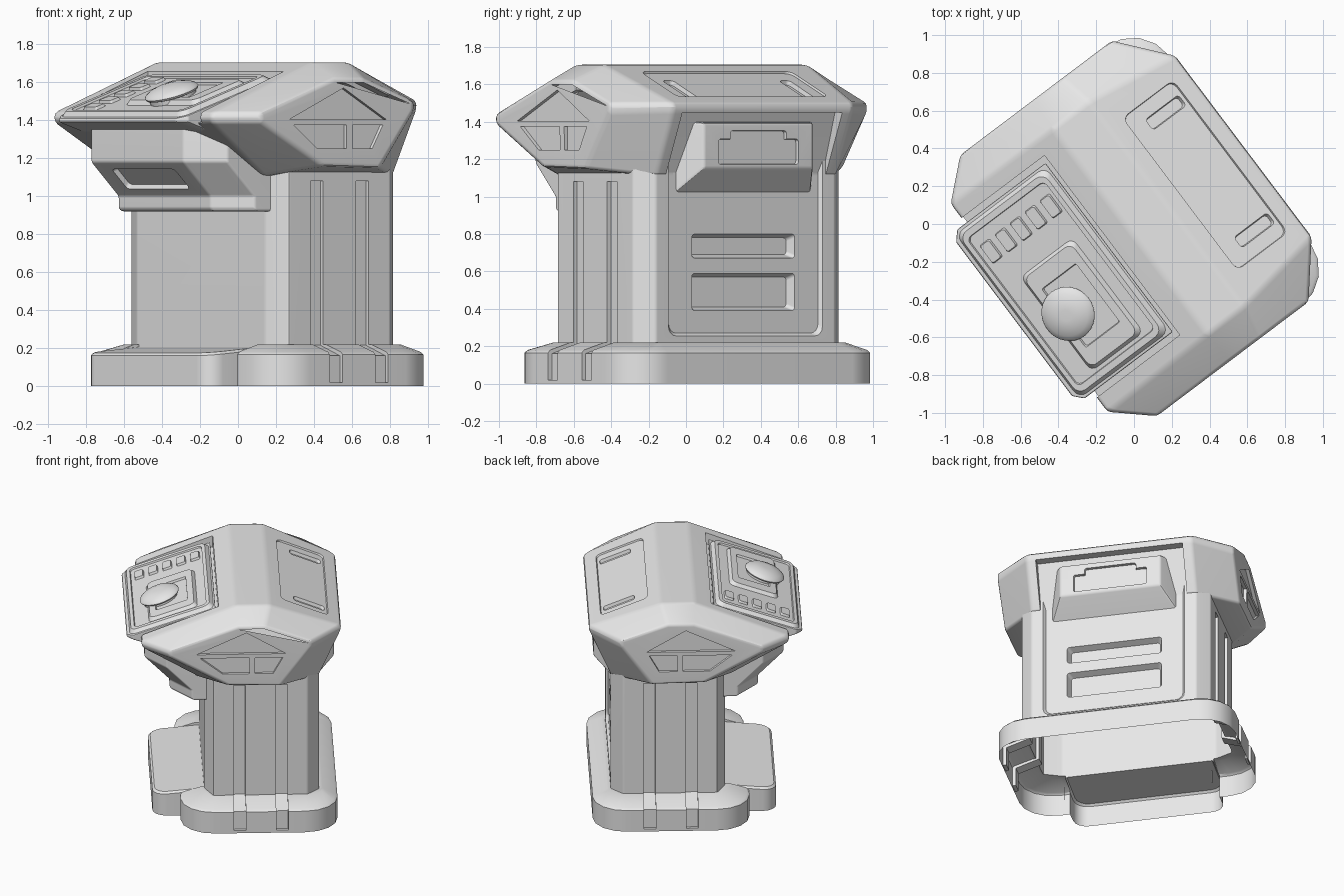
import bpy, bmesh
from math import pi, cos, sin, radians
from mathutils import Matrix, Vector

if "Cube" in bpy.data.objects:
    bpy.data.objects.remove(bpy.data.objects["Cube"])
parts = []


# ---------- helpers ----------
def loft(name, rings, keep=True):
    bm = bmesh.new()
    loops = [[bm.verts.new(p) for p in ring] for ring in rings]
    n = len(loops[0])
    for a, b in zip(loops, loops[1:]):
        for i in range(n):
            bm.faces.new((a[i], a[(i + 1) % n], b[(i + 1) % n], b[i]))
    bm.faces.new(loops[0])
    bm.faces.new(loops[-1])
    bmesh.ops.recalc_face_normals(bm, faces=bm.faces)
    me = bpy.data.meshes.new(name)
    bm.to_mesh(me)
    bm.free()
    ob = bpy.data.objects.new(name, me)
    bpy.context.collection.objects.link(ob)
    if keep:
        parts.append(ob)
    return ob


def apply(ob, mod):
    bpy.context.view_layer.objects.active = ob
    bpy.ops.object.modifier_apply(modifier=mod.name)


def bevel(ob, width, segments=2):
    m = ob.modifiers.new("bevel", 'BEVEL')
    m.width, m.segments, m.limit_method = width, segments, 'ANGLE'
    m.angle_limit = radians(20)
    apply(ob, m)
    return ob


def boolean(ob, tool, op='DIFFERENCE'):
    m = ob.modifiers.new("bool", 'BOOLEAN')
    m.object, m.operation, m.solver = tool, op, 'EXACT'
    apply(ob, m)
    bpy.data.objects.remove(tool)


def outline(w, h, r, seg=4):
    """Rounded rectangle."""
    pts = []
    for k, (sx, sy) in enumerate([(1, 1), (-1, 1), (-1, -1), (1, -1)]):
        for i in range(seg + 1):
            a = pi / 2 * (k + i / seg)
            pts.append((sx * (w / 2 - r) + r * cos(a), sy * (h / 2 - r) + r * sin(a)))
    return pts


def mirrored(half, z):
    """Closed ring from the points of its left half."""
    return [(x, y, z) for x, y in half] + [(-x, y, z) for x, y in reversed(half)]


def tower(name, levels, slope=0.0):
    """Stack of rounded outlines: (z, width, front, back, radius); slope tilts all above ground."""
    return loft(name, [[(x, y + (f + b) / 2, z + (slope * (y + (b - f) / 2) if z > 0 else 0))
                        for x, y in outline(w, b - f, r)] for z, w, f, b, r in levels], False)


def frame(origin, up, normal):
    n, u = Vector(normal).normalized(), Vector(up).normalized()
    m = Matrix((u.cross(n), u, n)).transposed().to_4x4()
    m.translation = origin
    return m


def plate(name, m, cx, cy, w, h, z0, z1, r=0.03, taper=0.01, keep=True):
    """Rounded slab on a plane, narrowing by taper towards z1."""
    rings = [[m @ Vector((x + cx, y + cy, z)) for x, y in outline(w - 2 * t, h - 2 * t, r)]
             for z, t in ((z0, 0), (z1, taper))]
    return loft(name, rings, keep)


def cut(ob, m, cx, cy, w, h, depth, r=0.03, taper=0.01):
    boolean(ob, plate("cutter", m, cx, cy, w, h, 0.02, -depth, r, taper, False))


def cut_prism(ob, profile, x0, x1):
    boolean(ob, loft("cutter", [[(x, y, z) for y, z in profile] for x in (x0, x1)], False))


back = frame((0, 0.555, 0), (0, 0, 1), (0, 1, 0))
roof = frame((0, 0.457, 1.602), (0, -0.51, 0.205), (0, 0.205, 0.51))
desk = frame((0, -0.5, 1.543), (0, 0.62, 0.215), (0, -0.215, 0.62))
chin = frame((0, -0.59, 1.09), (0, -1, 1), (0, -1, -1))

# ---------- pedestal: column, base and step in one open-bottomed shell ----------
column = [(0.6, 0.555), (0.69, 0.47), (0.69, -0.2), (0.56, -0.26)]
pedestal = bevel(loft("pedestal", [mirrored(column, z) for z in (0.1, 1.2)]), 0.012)
base = tower("base", [(0, 1.72, -0.43, 0.685, 0.24), (0.165, 1.72, -0.43, 0.685, 0.24),
                      (0.18, 1.69, -0.415, 0.67, 0.23), (0.22, 1.42, -0.29, 0.58, 0.12)])
boolean(base, tower("cutter", [(-0.1, 1.08, -0.8, -0.2, 0.02), (0.4, 1.08, -0.8, -0.2, 0.02)]))
boolean(pedestal, base, 'UNION')
boolean(pedestal, tower("step", [(0, 1.09, -0.625, -0.15, 0.1), (0.16, 1.09, -0.625, -0.15, 0.1),
                                 (0.175, 1.06, -0.61, -0.15, 0.09)], 0.09), 'UNION')

# sunken rear door with two vents
cut(pedestal, back, 0, 0.86, 1.06, 1.24, 0.02, 0.05, 0.03)
for z, h in ((0.735, 0.16), (0.49, 0.23)):
    cut(pedestal, back, 0, z, 0.72, h, 0.07, 0.02, 0.035)

# side channels running down the column and over the base
channel = [(0.665, 1.08), (0.665, 0.215), (0.835, 0.16), (0.835, 0.02), (1, 0.02), (1, 1.08)]
for s in (1, -1):
    for y in (-0.058, 0.242):
        boolean(pedestal, loft("cutter", [[(s * x, v, z) for x, z in channel]
                                          for v in (y, y + 0.085)], False))
bm = bmesh.new()
bm.from_mesh(pedestal.data)
bmesh.ops.delete(bm, geom=[f for f in bm.faces if all(v.co.z < 0.001 for v in f.verts)],
                 context='FACES')
bm.to_mesh(pedestal.data)
bm.free()

# ---------- head: side hexagons and wider inner sections ----------
outer = [(0.865, -0.515, 1.39), (0.865, -0.515, 1.44), (0.865, -0.03, 1.62), (0.865, 0.16, 1.62),
         (0.865, 0.49, 1.5), (0.865, 0.49, 1.45), (0.86, 0.27, 1.15), (0.86, -0.1, 1.16)]
inner = [(0.69, -0.71, 1.39), (0.69, -0.71, 1.44), (0.68, -0.04, 1.705), (0.68, 0.2, 1.705),
         (0.6, 0.71, 1.5), (0.6, 0.71, 1.46), (0.6, 0.555, 1.11), (0.6, -0.3, 1.11)]
head = loft("head", [[(s * x, y, z) for x, y, z in p] for s, p in
                     ((-1, outer), (-1, inner), (1, inner), (1, outer))])
bevel(head, 0.025)
# console bay and door bay
cut_prism(head, [(-0.95, 1.3), (-0.16, 1.57), (-0.16, 1.9), (-0.95, 1.9)], -0.595, 0.595)
cut_prism(head, [(0.535, 1.0), (0.535, 1.13), (0.64, 1.45), (0.9, 1.45), (0.9, 1.0)], -0.535, 0.535)

# rear roof hatch with two slots
cut(head, roof, 0, 0, 1.02, 0.37, 0.012, 0.04, 0.008)
for x in (-0.39, 0.39):
    cut(head, roof, x, -0.04, 0.085, 0.25, 0.035, 0.02, 0.012)

# three-pane side recesses
panes = [[(-0.325, 1.405), (0.03, 1.57), (0.31, 1.405)],
         [(-0.3, 1.375), (0.05, 1.375), (0.05, 1.25), (-0.14, 1.25)],
         [(0.09, 1.375), (0.29, 1.375), (0.22, 1.25), (0.09, 1.25)]]
for s in (1, -1):
    for pane in panes:
        cut_prism(head, pane, s * 0.84, s * 0.95)

# ---------- rear latch housing ----------
latch = loft("rear_latch_housing", [[(x * w, y, z) for x, z in ((-1, lo), (1, lo), (1, hi), (-1, hi))]
                                    for y, w, lo, hi in ((0.52, 0.46, 1.01, 1.41),
                                                         (0.67, 0.365, 1.15, 1.395))])
bevel(latch, 0.015)
face = frame((0, 0.67, 0), (0, 0, 1), (0, 1, 0))
cut(latch, face, 0, 1.24, 0.54, 0.14, 0.02, 0.015, 0.005)
cut(latch, face, 0, 1.29, 0.38, 0.13, 0.02, 0.015, 0.005)

# ---------- front housing under the console ----------
rings = []
for z, f in ((0.92, -0.48), (0.935, -0.5), (1.0, -0.5), (1.18, -0.68), (1.37, -0.68)):
    rings.append(mirrored([(0.59, -0.15), (0.59, f + 0.15), (0.4, f)], z))
housing = bevel(loft("front_housing", rings), 0.012)
cut(housing, chin, 0, 0, 0.56, 0.16, 0.025, 0.02, 0.015)

# ---------- console: wedge with clipped corners, tapered top panel ----------
rings = []
for x, f in ((-0.56, -0.765), (-0.51, -0.81), (0.51, -0.81), (0.56, -0.765)):
    rings.append([(x, y, z) for y, z in ((f, 1.39), (f, 1.41 + 0.35 * (f + 0.81)), (-0.18, 1.625),
                                         (-0.18, 1.56), (-0.5, 1.3))])
bevel(loft("console", rings), 0.008)
panel = plate("console_panel", desk, 0, 0, 1.11, 0.65, -0.04, 0, 0.05, 0.03)
cut(panel, desk, 0, 0, 0.99, 0.55, 0.012, 0.03, 0.008)
for i in range(5):
    plate("button_%d" % (i + 1), desk, -0.36, -0.205 + 0.105 * i, 0.13, 0.08, -0.03, 0.004, 0.012, 0.01)
pad = plate("control_pad", desk, 0.155, 0.02, 0.65, 0.39, -0.03, 0.012, 0.04, 0.03)
cut(pad, desk @ Matrix.Translation((0, 0, 0.012)), 0.155, 0.02, 0.4, 0.25, 0.015, 0.01, 0.01)

# domed button: stack of circles
dome = []
for r, z in ((0.125, -0.01), (0.125, 0.012), (0.14, 0.016), (0.146, 0.027), (0.14, 0.038),
             (0.115, 0.054), (0.075, 0.066), (0.03, 0.072)):
    dome.append([desk @ Vector((0.15 + r * cos(a * pi / 16), -0.06 + r * sin(a * pi / 16), z))
                 for a in range(32)])
loft("dome_button", dome)

# ---------- material, orientation, shading ----------
grey = bpy.data.materials.new("light_grey")
grey.use_nodes = True
grey.diffuse_color = (0.8, 0.8, 0.8, 1)
grey.node_tree.nodes["Principled BSDF"].inputs["Base Color"].default_value = (0.8, 0.8, 0.8, 1)
turn = Matrix.Rotation(radians(-53), 4, 'Z') @ Matrix.Translation((0.02, 0, 0))
bpy.ops.object.select_all(action='DESELECT')
for ob in parts:
    ob.data.transform(turn)
    ob.data.materials.clear()
    ob.data.materials.append(grey)
    ob.select_set(True)
bpy.context.view_layer.objects.active = parts[0]
bpy.ops.object.shade_smooth_by_angle(angle=radians(30))
for ob in parts:
    ob.modifiers.new("weighted_normals", 'WEIGHTED_NORMAL').keep_sharp = True
